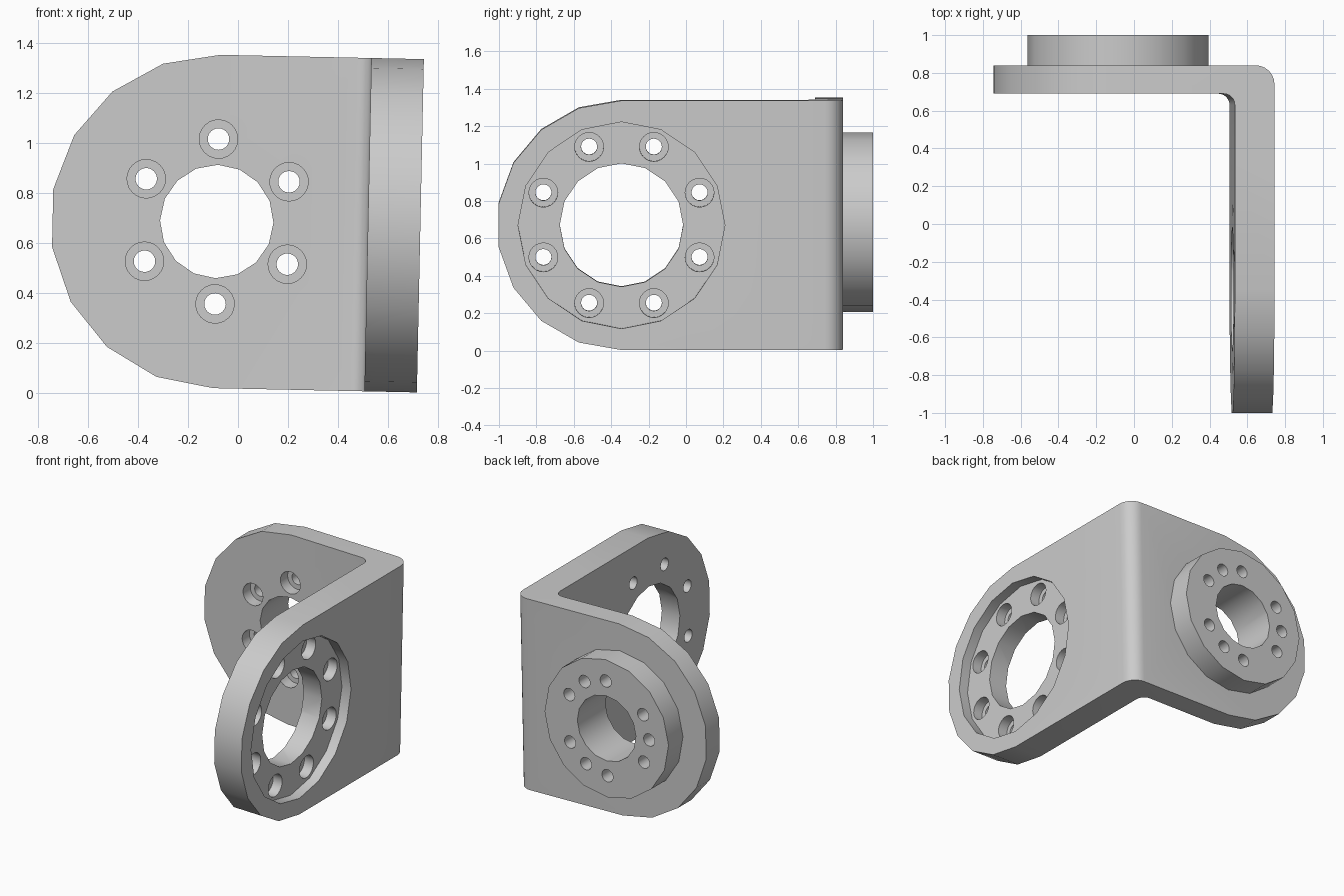
import bpy, bmesh
from math import radians, sin, cos, pi
from mathutils import Matrix, Vector

cube = bpy.data.objects.get("Cube")
if cube:
    bpy.data.objects.remove(cube, do_unlink=True)

# Main sizes, measured from the axis of the back plate
HALF = 0.667                       # half height and end radius
BACK_IN, BACK_OUT, BOSS_END = 0.69, 0.84, 1.0
WING_IN, WING_OUT = 0.605, 0.815
WING_Y = -0.345                    # axis of the side wing

grey = bpy.data.materials.new("plain_grey")
grey.use_nodes = True
colour = (0.6, 0.6, 0.6, 1)
grey.diffuse_color = colour
grey.node_tree.nodes["Principled BSDF"].inputs["Base Color"].default_value = colour


def finish(bm, name):
    bmesh.ops.recalc_face_normals(bm, faces=bm.faces)
    mesh = bpy.data.meshes.new(name)
    bm.to_mesh(mesh)
    bm.free()
    mesh.materials.append(grey)
    ob = bpy.data.objects.new(name, mesh)
    bpy.context.collection.objects.link(ob)
    return ob


def prism(name, outline, offset):
    """Extrude a closed 3D outline along an offset."""
    bm = bmesh.new()
    face = bm.faces.new([bm.verts.new(p) for p in outline])
    moved = bmesh.ops.extrude_face_region(bm, geom=[face])["geom"]
    bmesh.ops.translate(bm, vec=offset, verts=[v for v in moved if isinstance(v, bmesh.types.BMVert)])
    return finish(bm, name)


def cylinders(name, items):
    """Items are (axis, start, end, across, height, radius, sides)."""
    bm = bmesh.new()
    for axis, a, b, across, up, radius, sides in items:
        mid = (a + b) / 2
        if axis == "y":
            place = Matrix.Translation((across, mid, up)) @ Matrix.Rotation(pi / 2, 4, "X")
        else:
            place = Matrix.Translation((mid, across, up)) @ Matrix.Rotation(pi / 2, 4, "Y")
        bmesh.ops.create_cone(bm, cap_ends=True, segments=sides, radius1=radius,
                              radius2=radius, depth=b - a, matrix=place)
    return finish(bm, name)


def combine(ob, tool, operation):
    tool.hide_render = True
    mod = ob.modifiers.new(operation.lower(), "BOOLEAN")
    mod.operation, mod.solver, mod.object = operation, "EXACT", tool
    bpy.context.view_layer.objects.active = ob
    bpy.ops.object.modifier_apply(modifier=mod.name)
    bpy.data.objects.remove(tool, do_unlink=True)


def arc(cx, cy, radius, start, end, steps):
    return [(cx + radius * cos(t), cy + radius * sin(t))
            for t in (radians(start + (end - start) * i / steps) for i in range(steps + 1))]


def ring(count, radius, start):
    return [(radius * cos(t), radius * sin(t))
            for t in (radians(start + 360 * i / count) for i in range(count))]


# L-shaped strip with rounded inner and outer bend
outer, inner = 0.1, 0.06
profile = [(-1, BACK_IN)]
profile += arc(WING_IN - inner, BACK_IN - inner, inner, 90, 0, 6)
profile += [(WING_IN, -1.2), (WING_OUT, -1.2)]
profile += arc(WING_OUT - outer, BACK_OUT - outer, outer, 0, 90, 6)
profile += [(-1, BACK_OUT)]
bracket = prism("angle_bracket", [(x, y, -1) for x, y in profile], Vector((0, 0, 2)))

# Round the free end of each plate
end = arc(0, 0, HALF, 90, 270, 9) + [(2, -HALF), (2, HALF)]
combine(bracket, prism("back_outline", [(u, -2, w) for u, w in end], Vector((0, 4, 0))), "INTERSECT")
combine(bracket, prism("wing_outline", [(-2, WING_Y + u, w) for u, w in end], Vector((4, 0, 0))), "INTERSECT")

# Raised round boss behind the back plate
combine(bracket, cylinders("boss", [("y", BACK_OUT - 0.05, BOSS_END, 0, 0, 0.48, 16)]), "UNION")

# Hole patterns
back_holes = ring(6, 0.33, 30)
blind_holes = ring(3, 0.33, 60)
wing_holes = [(WING_Y + u, w) for u, w in ring(8, 0.452, 22.5)]
floor = WING_OUT - 0.07
small, wide = 0.043, 0.077

# Wing recess, back counterbores and blind holes in the boss
cuts = [("x", floor, 1, WING_Y, 0, 0.553, 16)]
cuts += [("y", 0.6, BACK_IN + 0.08, u, w, wide, 24) for u, w in back_holes]
cuts += [("y", BOSS_END - 0.15, 1.1, u, w, small, 24) for u, w in blind_holes]
combine(bracket, cylinders("recess_cutter", cuts), "DIFFERENCE")

# Wing counterbores
cuts = [("x", floor - 0.07, 1, u, w, wide, 24) for u, w in wing_holes]
combine(bracket, cylinders("counterbore_cutter", cuts), "DIFFERENCE")

# Large bores and through holes
cuts = [("x", 0.5, 1, WING_Y, 0, 0.33, 16), ("y", 0.5, 1.2, 0, 0, 0.227, 16)]
cuts += [("x", 0.5, 1, u, w, small, 24) for u, w in wing_holes]
cuts += [("y", 0.5, 1.2, u, w, small, 24) for u, w in back_holes]
combine(bracket, cylinders("through_cutter", cuts), "DIFFERENCE")

# Slight lean, then smooth the curved walls
bracket.location = (-0.085, 0, 0.687)
bracket.rotation_euler.y = radians(1.2)
bpy.ops.object.select_all(action="DESELECT")
bracket.select_set(True)
bpy.context.view_layer.objects.active = bracket
bpy.ops.object.shade_smooth_by_angle(angle=radians(30))
